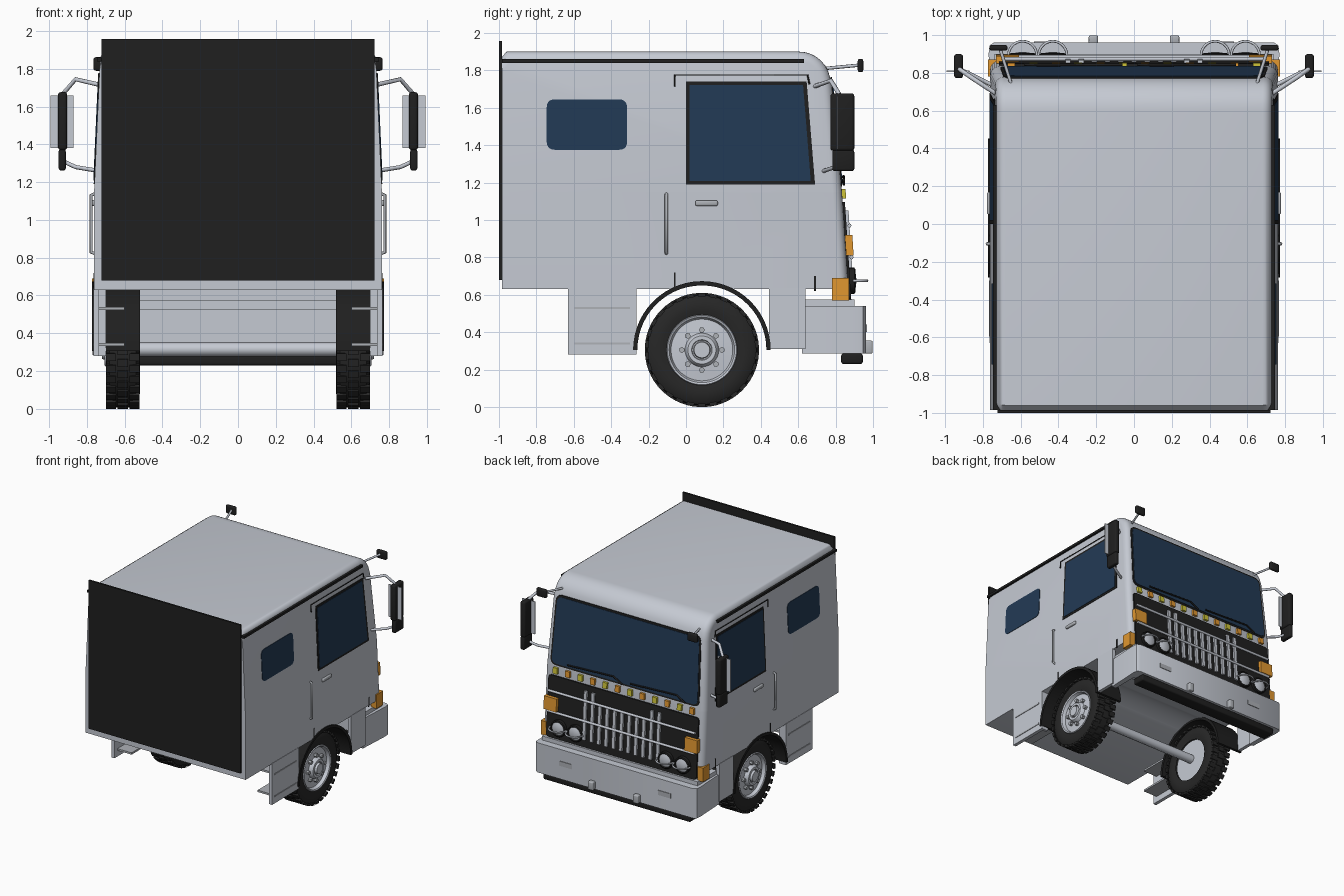
import bpy, bmesh, math
from mathutils import Vector, Matrix

if "Cube" in bpy.data.objects:
    bpy.data.objects.remove(bpy.data.objects["Cube"])

def material(name, c):
    m = bpy.data.materials.new(name)
    m.diffuse_color = (*c, 1)
    m.use_nodes = True
    m.node_tree.nodes["Principled BSDF"].inputs["Base Color"].default_value = m.diffuse_color
    return m

PAINT = material("light_grey_paint", (0.56, 0.59, 0.65))
METAL = material("grey_metal", (0.42, 0.44, 0.47))
BLACK = material("black_trim", (0.014, 0.014, 0.014))
RUBBER = material("tyre_rubber", (0.02, 0.02, 0.02))
GLASS = material("navy_glass", (0.016, 0.042, 0.09))
ORANGE = material("orange_lamp", (0.75, 0.31, 0.03))
YELLOW = material("yellow_lamp", (0.62, 0.55, 0.04))
WY, WZ = 0.085, 0.305      # wheel centre

def finish(bm, name, mat, mirror=False):
    bmesh.ops.recalc_face_normals(bm, faces=bm.faces)
    me = bpy.data.meshes.new(name)
    bm.to_mesh(me)
    bm.free()
    ob = bpy.data.objects.new(name, me)
    bpy.context.collection.objects.link(ob)
    me.materials.append(mat)
    if mirror:
        ob.modifiers.new("mirror", 'MIRROR').use_mirror_merge = False
    return ob

def box(name, mat, lo, hi, mirror=False, bevel=0.0):
    bm = bmesh.new()
    lo, hi = Vector(lo), Vector(hi)
    bmesh.ops.create_cube(bm, size=1, matrix=Matrix.Translation((lo + hi) / 2) @ Matrix.Diagonal((*(hi - lo), 1)))
    if bevel:
        bmesh.ops.bevel(bm, geom=bm.edges[:], offset=bevel, segments=3, affect='EDGES', profile=0.5)
    return finish(bm, name, mat, mirror)

def prism(name, mat, ring, vec, mirror=False):
    """Extrude a ring of 3D points along vec."""
    bm = bmesh.new()
    f = bm.faces.new([bm.verts.new(p) for p in ring])
    ext = bmesh.ops.extrude_face_region(bm, geom=[f], use_keep_orig=True)
    bmesh.ops.translate(bm, vec=vec, verts=[v for v in ext['geom'] if isinstance(v, bmesh.types.BMVert)])
    return finish(bm, name, mat, mirror)

def tube(name, mat, pts, r, mirror=False):
    cu = bpy.data.curves.new(name, 'CURVE')
    cu.dimensions, cu.bevel_depth, cu.bevel_resolution, cu.use_fill_caps = '3D', r, 2, True
    for s in ((1, -1) if mirror else (1,)):
        sp = cu.splines.new('POLY')
        sp.points.add(len(pts) - 1)
        for p, q in zip(sp.points, pts):
            p.co = (s * q[0], q[1], q[2], 1)
    cu.materials.append(mat)
    bpy.context.collection.objects.link(bpy.data.objects.new(name, cu))

def lathe(name, mat, profile, centre, axis='X', steps=48, mirror=False):
    """Spin (along, radius) pairs round the X or Y axis through centre."""
    bm = bmesh.new()
    c = Vector(centre)
    a = Vector((1, 0, 0)) if axis == 'X' else Vector((0, 1, 0))
    vs = [bm.verts.new(c + a * p + Vector((0, 0, r))) for p, r in profile]
    es = [bm.edges.new(e) for e in zip(vs, vs[1:])]
    bmesh.ops.spin(bm, geom=vs + es, cent=c, axis=a, angle=2 * math.pi, steps=steps)
    bmesh.ops.remove_doubles(bm, verts=bm.verts, dist=1e-5)
    return finish(bm, name, mat, mirror)

def rounded(pts, r, n=5):
    out = []
    for i, p in enumerate(pts):
        p, a, b = Vector(p), Vector(pts[i - 1]), Vector(pts[(i + 1) % len(pts)])
        a, b = p + (a - p).normalized() * r, p + (b - p).normalized() * r
        out += [a * (1 - t) ** 2 + p * 2 * t * (1 - t) + b * t * t for t in (k / n for k in range(n + 1))]
    return out

def side_x(z):     # cab side leans in above the waist
    return 0.762 - max(0, z - 1.15) * 0.045

def front_y(z):    # cab nose leans back in two slopes
    return 0.87 - (z - 0.6) * 0.065 if z < 1.15 else 0.834 - (z - 1.15) * 0.095

def side_plate(name, mat, pts, off):
    prism(name, mat, [(side_x(z) + off, y, z) for y, z in pts], (-0.006, 0, 0), True)

def front_plate(name, mat, pts, off, depth=0.008, mirror=False):
    prism(name, mat, [(x, front_y(z) + off, z) for x, z in pts], (0, -depth, 0), mirror)

def rect(a0, b0, a1, b1):
    return [(a0, b0), (a1, b0), (a1, b1), (a0, b1)]

# Cab shell: side profile with wheel cut-out, extruded, edges rounded, sides tapered
half = math.asin((0.63 - WZ) / 0.36)
prof = [(-0.985, 0.63)]
prof += [(WY - 0.36 * math.cos(t), WZ + 0.36 * math.sin(t)) for t in (half + (math.pi - 2 * half) * i / 10 for i in range(11))]
prof += [(front_y(z), z) for z in (0.63, 1.15, 1.73)]
prof += [(0.605 + 0.168 * math.cos(t), 1.73 + 0.17 * math.sin(t)) for t in (math.pi / 2 * i / 8 for i in range(1, 9))]
prof += [(-0.96, 1.9), (-0.985, 1.87)]
cab = prism("cab_shell", PAINT, [(-0.762, y, z) for y, z in prof], (1.524, 0, 0))
bm = bmesh.new()
bm.from_mesh(cab.data)
es = [e for e in bm.edges if abs(e.verts[0].co.x - e.verts[1].co.x) < 1e-5
      and sum(v.co.z for v in e.verts) > 1.45 and sum(v.co.y for v in e.verts) > -1.96]
bmesh.ops.bevel(bm, geom=es, offset=0.05, segments=5, affect='EDGES', profile=0.5)
bmesh.ops.bisect_plane(bm, geom=bm.verts[:] + bm.edges[:] + bm.faces[:], plane_co=(0, 0, 1.15), plane_no=(0, 0, 1))
for v in bm.verts:
    v.co.x *= side_x(v.co.z) / 0.762
bm.to_mesh(cab.data)
bm.free()
box("rear_wall_panel", BLACK, (-0.722, -1.0, 0.68), (0.722, -0.984, 1.957))

# Cab sides
side_plate("side_window_frame", BLACK, [(0, 1.19), (0.69, 1.19), (0.645, 1.74), (0, 1.74)], 0.004)
side_plate("side_window", GLASS, [(0.018, 1.208), (0.667, 1.208), (0.626, 1.722), (0.018, 1.722)], 0.007)
side_plate("rear_side_window", GLASS, rounded(rect(-0.745, 1.375, -0.315, 1.645), 0.045), 0.004)
box("roof_gutter", BLACK, (0.71, -0.985, 1.84), (0.748, 0.63, 1.86), True)
tube("door_rain_rail", BLACK, [(side_x(z) + 0.002, y, z) for y, z in ((-0.06, 1.715), (-0.06, 1.775), (0.65, 1.775), (0.66, 1.725))], 0.005, True)
for n, y, z in (("rear", -0.06, 0.64), ("front", 0.69, 0.62)):
    side_plate("door_seam_" + n, BLACK, rect(y - 0.005, z, y + 0.005, z + 0.08), 0.003)
tube("grab_rail", METAL, [(0.755, -0.105, 0.82), (0.778, -0.105, 0.83), (0.778, -0.105, 1.13), (0.755, -0.105, 1.14)], 0.009, True)
box("door_handle", METAL, (0.755, 0.05, 1.075), (0.778, 0.17, 1.105), True, 0.009)
box("side_marker_lamp", ORANGE, (0.72, 0.78, 0.57), (0.772, 0.872, 0.69), True)

# Side skirts with steps
box("rear_side_skirt", PAINT, (0.735, -0.63, 0.28), (0.765, -0.265, 0.635), True)
box("rear_skirt_return", PAINT, (0.70, -0.29, 0.28), (0.74, -0.265, 0.635), True)
box("front_side_skirt", PAINT, (0.735, 0.445, 0.31), (0.765, 0.64, 0.635), True)
for z in (0.34, 0.53):
    box("step_tread", METAL, (0.60, -0.59, z - 0.008), (0.74, -0.30, z + 0.008), True)
    box("step_line", METAL, (0.76, -0.595, z - 0.006), (0.769, -0.30, z + 0.006), True)

# Wheel arches
arc = [math.pi * i / 28 for i in range(29)]
ring = [(0.52, WY + 0.368 * math.cos(t), WZ + 0.368 * math.sin(t)) for t in arc]
ring += [(0.52, WY + 0.345 * math.cos(t), WZ + 0.345 * math.sin(t)) for t in reversed(arc)]
prism("wheel_arch_liner", BLACK, ring, (0.252, 0, 0), True)

# Wheels
C = (0, WY, WZ)
lathe("tyre", RUBBER, [(0.53, 0.18), (0.52, 0.22), (0.522, 0.265), (0.54, 0.292), (0.57, 0.297), (0.65, 0.297),
                       (0.68, 0.292), (0.697, 0.265), (0.70, 0.22), (0.692, 0.186)], C, mirror=True)
lathe("wheel_rim", PAINT, [(0.54, 0), (0.54, 0.18), (0.69, 0.19), (0.70, 0.185), (0.695, 0.175), (0.668, 0.165), (0.675, 0.09),
                           (0.70, 0.082), (0.708, 0.075), (0.708, 0.055), (0.698, 0.052), (0.698, 0.046), (0.72, 0.042), (0.72, 0)], C, mirror=True)
bm = bmesh.new()
for i in range(30):
    for k, x in enumerate((0.548, 0.61, 0.672)):
        m = Matrix.Translation(C) @ Matrix.Rotation(math.tau * (i + 0.5 * (k % 2)) / 30, 4, 'X')
        m = m @ Matrix.Translation((x, 0, 0.295)) @ Matrix.Diagonal((0.054, 0.04, 0.02, 1))
        bmesh.ops.create_cube(bm, size=1, matrix=m)
finish(bm, "tyre_tread_blocks", RUBBER, True)
bm = bmesh.new()
for i in range(8):
    m = Matrix.Translation(C) @ Matrix.Rotation(math.tau * i / 8, 4, 'X') @ Matrix.Translation((0.682, 0, 0.107))
    bmesh.ops.create_cone(bm, cap_ends=True, segments=6, radius1=0.016, radius2=0.016, depth=0.03, matrix=m @ Matrix.Rotation(math.pi / 2, 4, 'Y'))
finish(bm, "wheel_nuts", METAL, True)
tube("front_axle", PAINT, [(-0.55, WY, WZ + 0.01), (0.55, WY, WZ + 0.01)], 0.038)

# Bumper: U-shaped plan with rounded corners
U = [(-0.755, 0.62), (-0.77, 0.90), (-0.765, 0.945), (-0.74, 0.962), (0.74, 0.962), (0.765, 0.945), (0.77, 0.90), (0.755, 0.62),
     (0.715, 0.62), (0.715, 0.85), (-0.715, 0.85), (-0.715, 0.62)]
prism("bumper", PAINT, [(x, y, 0.285) for x, y in U], (0, 0, 0.255))
box("bumper_top_shelf", PAINT, (-0.74, 0.64, 0.525), (0.74, 0.90, 0.575))
box("lower_nose_panel", PAINT, (-0.71, 0.80, 0.30), (0.71, 0.86, 0.635))
box("bumper_lip", BLACK, (-0.70, 0.83, 0.23), (0.70, 0.945, 0.287), False, 0.012)
box("tow_hook", METAL, (0.19, 0.955, 0.285), (0.24, 0.998, 0.355), True, 0.008)
box("bumper_slot_plate", METAL, (0.41, 0.958, 0.40), (0.53, 0.967, 0.44), True)

# Windscreen and wipers
front_plate("windscreen_frame", BLACK, rounded([(-0.71, 1.18), (0.71, 1.18), (0.69, 1.765), (-0.69, 1.765)], 0.06), 0.004)
front_plate("windscreen", GLASS, rounded([(-0.695, 1.195), (0.695, 1.195), (0.675, 1.75), (-0.675, 1.75)], 0.05), 0.008)
for x in (-0.58, 0.02):
    tube("wiper", BLACK, [(x, front_y(1.19) + 0.014, 1.19), (x + 0.08, front_y(1.235) + 0.016, 1.235), (x + 0.52, front_y(1.215) + 0.016, 1.215)], 0.007)

# Grille
front_plate("grille_panel", BLACK, rounded(rect(-0.715, 0.575, 0.715, 1.095), 0.03), 0.012, 0.02)
for i in range(11):
    x = -0.35 + 0.07 * i
    top = 1.05 if i in (0, 1, 9, 10) else 0.97
    front_plate("grille_bar", PAINT, rect(x - 0.014, 0.64, x + 0.014, top), 0.028, 0.02)
for z in (0.80, 0.97):
    tube("grille_crossbar", PAINT, [(-0.70, front_y(z) + 0.028, z), (0.70, front_y(z) + 0.028, z)], 0.011)
front_plate("turn_signal", ORANGE, rect(0.61, 0.81, 0.73, 0.92), 0.04, 0.04, True)

# Roof-line marker lamps, alternating colours
for i in range(12):
    x = -0.65 + 1.3 * i / 11
    front_plate("marker_lamp", (ORANGE, YELLOW)[i % 2], rect(x - 0.021, 1.115, x + 0.021, 1.165), 0.02, 0.03)

# Headlamps with hoop guards
for x in (0.43, 0.59):
    c = (x, 0.87, 0.675)
    lathe("headlamp_bezel", BLACK, [(0, 0.07), (0.03, 0.07), (0.035, 0.062), (0.03, 0.055)], c, 'Y', 28, True)
    lathe("headlamp_lens", PAINT, [(0.012, 0.056), (0.03, 0.055), (0.038, 0.035), (0.042, 0)], c, 'Y', 28, True)
    tube("headlamp_guard", PAINT, [(x + 0.075 * math.cos(t), 0.893 + 0.075 * math.sin(t), 0.675) for t in arc[::2]], 0.007, True)

# Mirrors on arms
box("side_mirror_main", BLACK, (0.905, 0.772, 1.37), (0.953, 0.90, 1.677), True, 0.015)
box("side_mirror_wide", BLACK, (0.912, 0.782, 1.262), (0.95, 0.90, 1.375), True, 0.012)
box("side_mirror_plate", PAINT, (0.87, 0.806, 1.38), (0.992, 0.812, 1.66), True)
tube("mirror_upper_arm", PAINT, [(0.73, 0.69, 1.715), (0.86, 0.775, 1.745), (0.925, 0.82, 1.67)], 0.012, True)
tube("mirror_lower_arm", PAINT, [(0.74, 0.73, 1.26), (0.86, 0.79, 1.28), (0.925, 0.82, 1.31)], 0.011, True)
box("kerb_mirror", BLACK, (0.67, 0.918, 1.79), (0.765, 0.948, 1.862), True, 0.012)
tube("kerb_mirror_arm", PAINT, [(0.65, 0.74, 1.81), (0.71, 0.93, 1.828)], 0.009, True)

# Smooth curved parts, keep hard edges
for ob in bpy.data.objects:
    ob.select_set(ob.type == 'MESH')
bpy.context.view_layer.objects.active = cab
bpy.ops.object.shade_smooth_by_angle(angle=math.radians(35))
